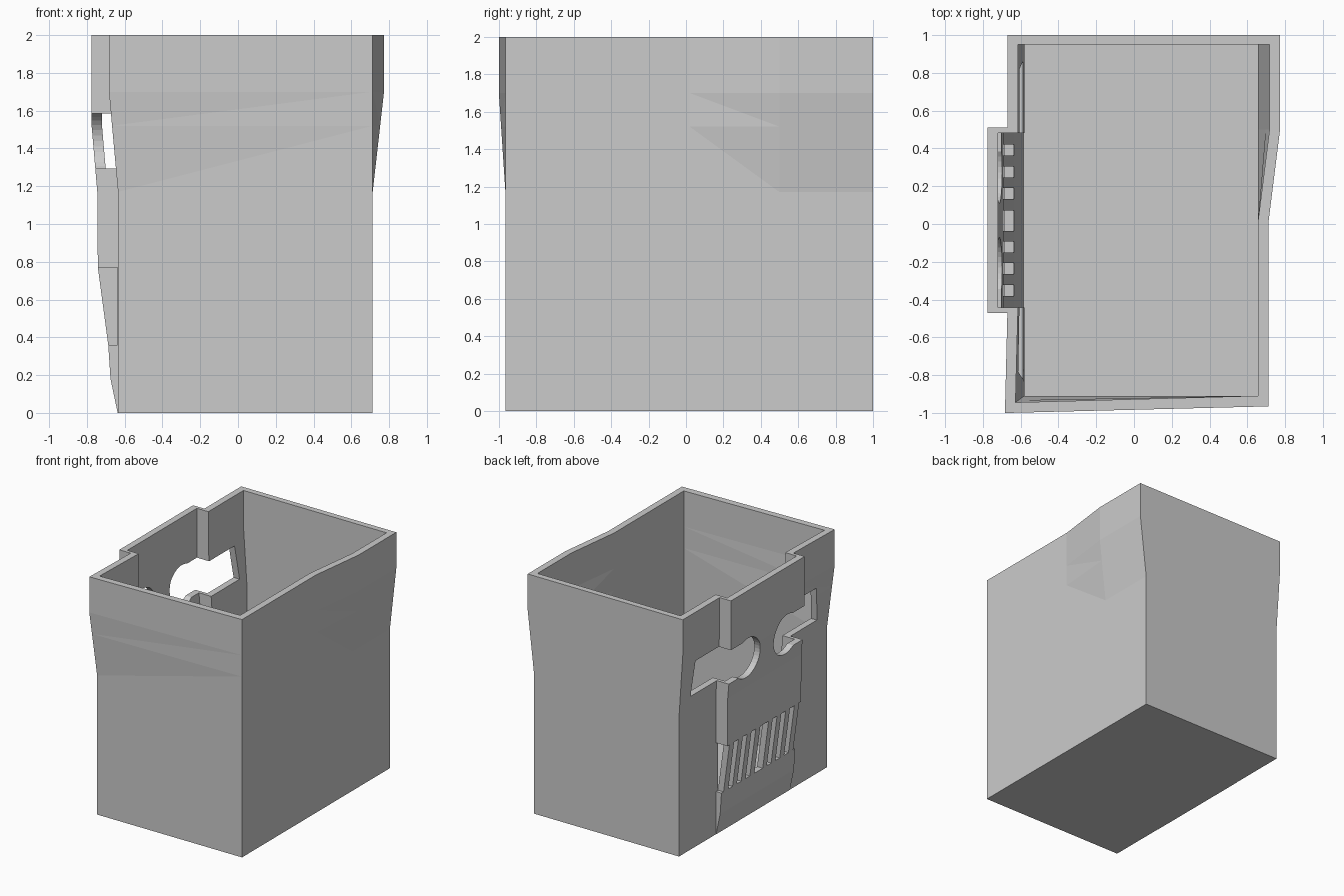
import bpy, bmesh, math

cube = bpy.data.objects.get("Cube")
if cube:
    bpy.data.objects.remove(cube, do_unlink=True)

grey = bpy.data.materials.new("plain grey")
grey.use_nodes = True
colour = (0.6, 0.6, 0.6, 1)
grey.diffuse_color = colour
grey.node_tree.nodes["Principled BSDF"].inputs["Base Color"].default_value = colour


def loft(name, rings, closed=False):
    """Skin a list of equal point rings and cap both ends."""
    bm = bmesh.new()
    rows = [[bm.verts.new(p) for p in ring] for ring in rings]
    n = len(rows[0])
    for a, b in zip(rows, rows[1:]):
        for i in range(n):
            j = (i + 1) % n
            bm.faces.new((a[i], a[j], b[j], b[i]))
    bm.faces.new(rows[0][::-1])
    bm.faces.new(rows[-1])
    bmesh.ops.triangulate(bm, faces=bm.faces[:])
    bmesh.ops.recalc_face_normals(bm, faces=bm.faces[:])
    mesh = bpy.data.meshes.new(name)
    bm.to_mesh(mesh)
    bm.free()
    mesh.materials.append(grey)
    obj = bpy.data.objects.new(name, mesh)
    bpy.context.collection.objects.link(obj)
    return obj


def prism(name, outline, x0, x1):
    """Extrude a (y, z) outline along x."""
    return loft(name, [[(x, y, z) for y, z in outline] for x in (x0, x1)])


def cut(target, cutter):
    mod = target.modifiers.new("cut", 'BOOLEAN')
    mod.operation = 'DIFFERENCE'
    mod.solver = 'EXACT'
    mod.object = cutter
    bpy.context.view_layer.objects.active = target
    bpy.ops.object.modifier_apply(modifier=mod.name)
    bpy.data.objects.remove(cutter, do_unlink=True)


def section(z, panel_x, t, step):
    """Outline at one height: box with a raised face panel, inset by t."""
    s = min(max((z - 1.17) / 0.53, 0), 1)
    left, right = -0.635 - 0.035 * s + t, 0.713 - t
    bulge = right + 0.06 * s
    pts = [(left - 0.013 * s, -0.965 - 0.035 * s + t), (right, -0.965 + t),
           (right, 0.02), (bulge, 0.5), (bulge, 1 - t * 0.9), (left, 1 - t * 0.9),
           (left, 0.51 - step), (panel_x, 0.51 - step),
           (panel_x, -0.47 + step), (left, -0.47 + step)]
    return [(x, y, z) for x, y in pts]


# Open box with a hollow raised panel on one side
outer = [(0, -0.637), (0.18, -0.675), (0.36, -0.687), (0.77, -0.742),
         (1.17, -0.745), (1.52, -0.775), (1.7, -0.775), (2, -0.775)]
inner = [(2, -0.72), (1.7, -0.72), (1.52, -0.72), (1.17, -0.69),
         (0.77, -0.69), (0.36, -0.635), (0.05, -0.584)]
body = loft("box_body", [section(z, x, 0, 0) for z, x in outer]
            + [section(z, x, 0.056, 0.028) for z, x in inner])

# Eye openings: round socket with a notch running out to the side
mid = 0.02
for side in (1, -1):
    arc = [math.radians(-52.6 - 241.6 * i / 24) for i in range(25)]
    eye = [(0.80, 1.585), (0.84, 1.295)]
    eye += [(0.26 + 0.17 * math.cos(a), 1.43 + 0.17 * math.sin(a)) for a in arc]
    cut(body, prism("eye_cutter", [(mid + side * y, z) for y, z in eye], -0.9, -0.5))


def slot(y0, y1, x1):
    box = [(y0, 0.36), (y1, 0.36), (y1, 0.77), (y0, 0.77)]
    cut(body, prism("slot_cutter", box, -0.9, x1))


# Gaps between the teeth
slot(mid - 0.058, mid + 0.052, -0.6)
for k in range(3):
    start = 0.112 + 0.115 * k
    slot(mid + start, mid + start + 0.058, -0.6)
    slot(mid - start - 0.058, mid - start, -0.6)
# Open sides beside the outer teeth
slot(0.482, 0.56, -0.637)
slot(-0.56, -0.443, -0.637)
